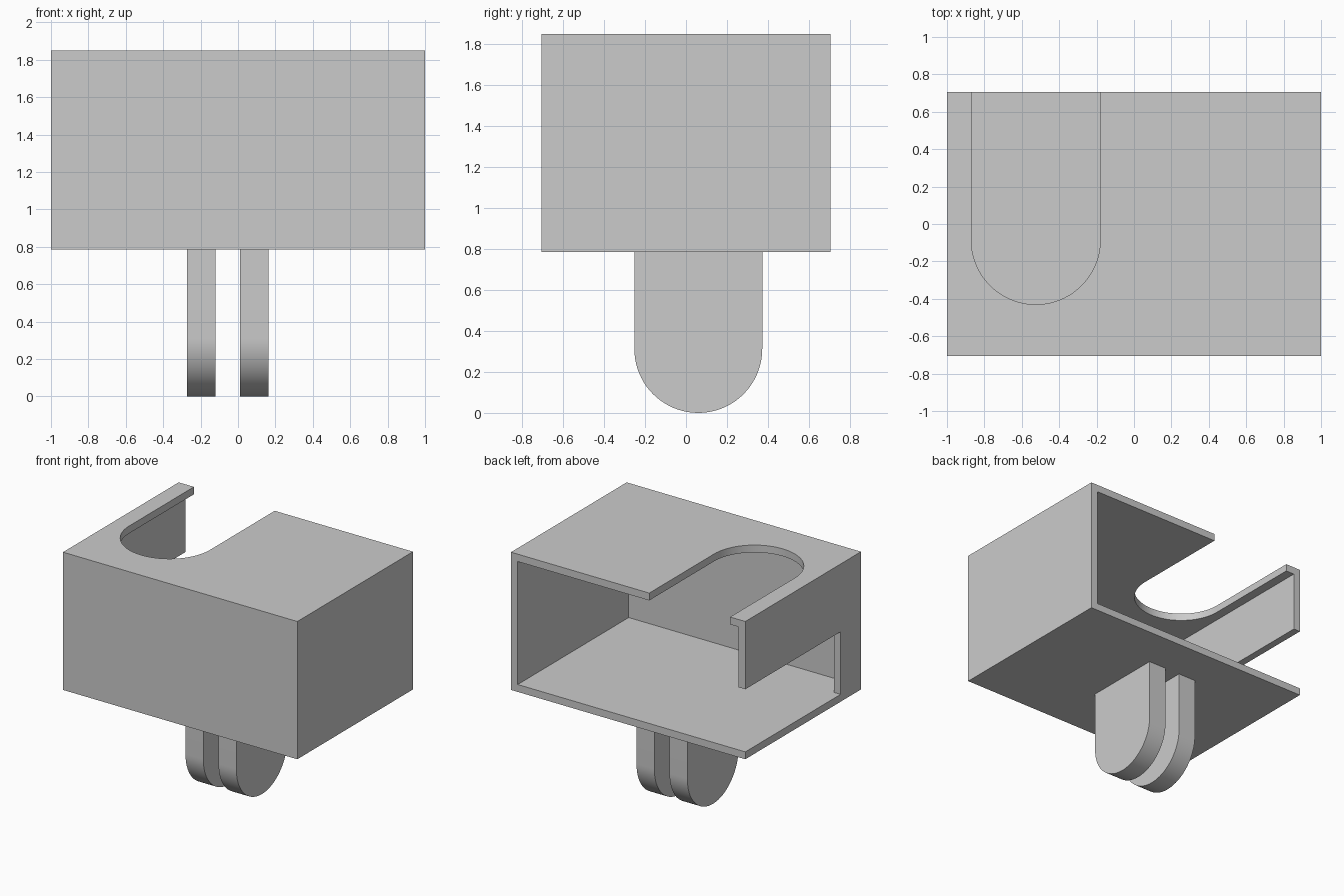
import bpy, bmesh, math
from mathutils import Vector

if "Cube" in bpy.data.objects:
    bpy.data.objects.remove(bpy.data.objects["Cube"])

grey = bpy.data.materials.new("light grey")
grey.use_nodes = True
colour = (0.6, 0.6, 0.6, 1)
grey.diffuse_color = colour
grey.node_tree.nodes["Principled BSDF"].inputs["Base Color"].default_value = colour


def prism(name, outline, depth):
    """Extrude a closed 3D outline along the depth vector."""
    bm = bmesh.new()
    face = bm.faces.new([bm.verts.new(p) for p in outline])
    new = bmesh.ops.extrude_face_region(bm, geom=[face])["geom"]
    bmesh.ops.translate(bm, vec=Vector(depth),
                        verts=[v for v in new if isinstance(v, bmesh.types.BMVert)])
    bmesh.ops.recalc_face_normals(bm, faces=bm.faces)
    mesh = bpy.data.meshes.new(name)
    bm.to_mesh(mesh)
    bm.free()
    mesh.materials.append(grey)
    obj = bpy.data.objects.new(name, mesh)
    bpy.context.collection.objects.link(obj)
    return obj


def box(name, x0, x1, y0, y1, z0, z1):
    return prism(name, [(x0, y0, z0), (x1, y0, z0), (x1, y1, z0), (x0, y1, z0)],
                 (0, 0, z1 - z0))


def u_shape(centre, low, radius, high, steps=40):
    """Rounded tongue in 2D: half circle reaching low, straight sides to high."""
    arc = [(centre - radius * math.cos(math.pi * i / steps),
            low + radius - radius * math.sin(math.pi * i / steps))
           for i in range(steps + 1)]
    return [(centre - radius, high)] + arc + [(centre + radius, high)]


def smooth(obj):
    bpy.ops.object.select_all(action="DESELECT")
    obj.select_set(True)
    bpy.context.view_layer.objects.active = obj
    bpy.ops.object.shade_smooth_by_angle(angle=math.radians(30))


def cut(target, cutter):
    mod = target.modifiers.new("cut", "BOOLEAN")
    mod.operation, mod.solver, mod.object = "DIFFERENCE", "EXACT", cutter
    bpy.context.view_layer.objects.active = target
    bpy.ops.object.modifier_apply(modifier=mod.name)
    bpy.data.objects.remove(cutter)


HALF_X, HALF_Y, BOTTOM, TOP, WALL = 1.0, 0.705, 0.785, 1.848, 0.057
floor = BOTTOM + WALL

# Housing: box hollowed from the back
housing = box("housing", -HALF_X, HALF_X, -HALF_Y, HALF_Y, BOTTOM, TOP)
cut(housing, box("cavity", WALL - HALF_X, HALF_X - WALL, WALL - HALF_Y, 1,
                 floor, TOP - WALL))

# Side window, open to the back
cut(housing, box("window", -1.2, -0.9, -0.457, 1, floor, 1.325))

# Rounded notch in the roof, open to the back
notch = [(x, y, 1.7) for x, y in u_shape(-0.525, -0.43, 0.345, 1)]
cut(housing, prism("notch", notch, (0, 0, 0.4)))
smooth(housing)

# Two rounded mounting tabs under the floor
for name, x0, x1 in (("right_tab", -0.272, -0.12), ("left_tab", 0.01, 0.162)):
    tab = prism(name, [(x0, y, z) for y, z in u_shape(0.06, 0, 0.312, BOTTOM)],
                (x1 - x0, 0, 0))
    smooth(tab)
